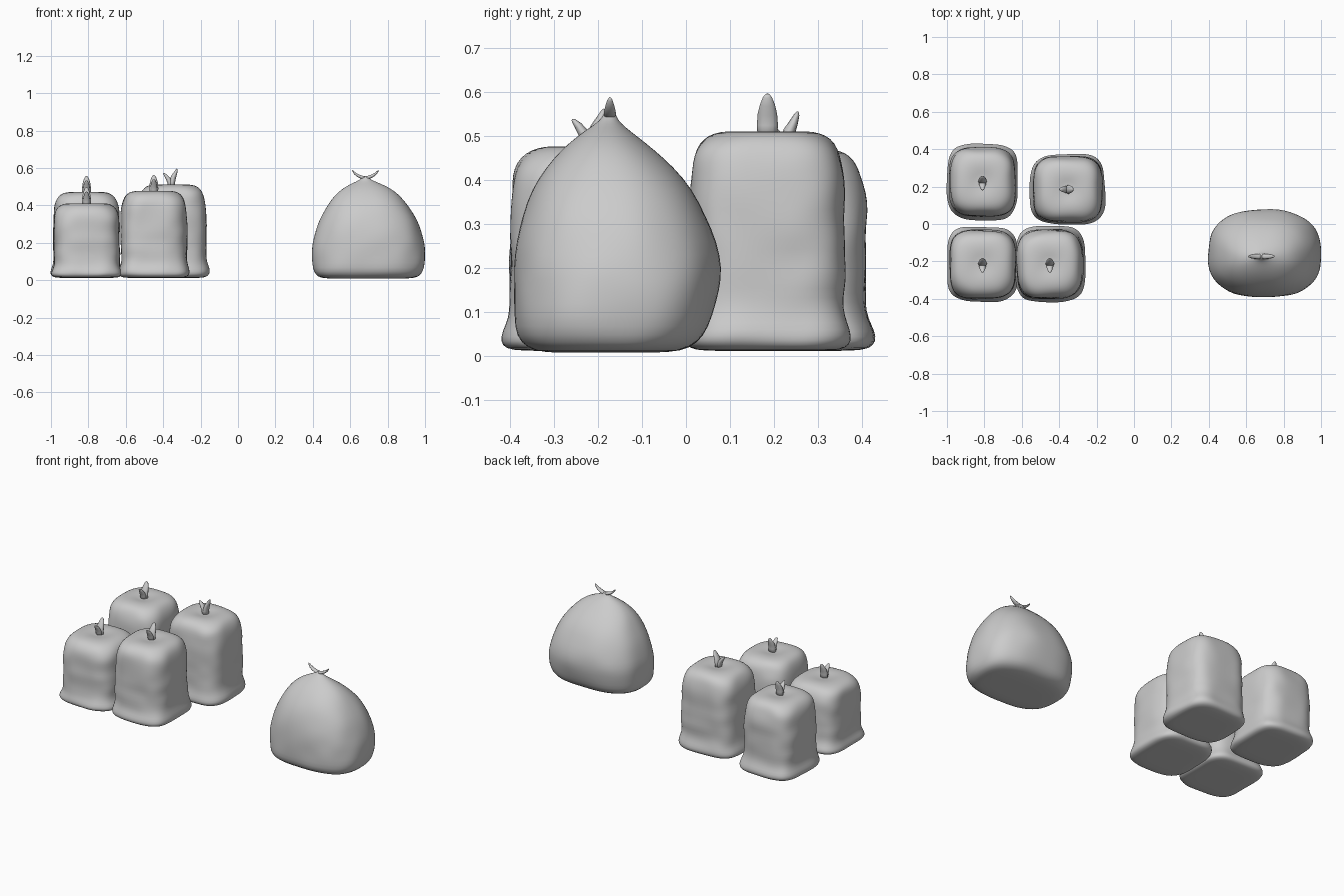
import bpy, bmesh, math
from mathutils import Vector, noise

SEG = 48


def superellipse(a, n):
    c, s = math.cos(a), math.sin(a)
    return (math.copysign(abs(c) ** (2 / n), c), math.copysign(abs(s) ** (2 / n), s))


def finish(bm, name):
    bmesh.ops.recalc_face_normals(bm, faces=bm.faces)
    me = bpy.data.meshes.new(name)
    bm.to_mesh(me)
    bm.free()
    for p in me.polygons:
        p.use_smooth = True
    ob = bpy.data.objects.new(name, me)
    bpy.context.collection.objects.link(ob)
    return ob


def skin(bm, loops):
    """Bridge successive vertex loops and cap both ends."""
    rings = [[bm.verts.new(p) for p in lp] for lp in loops]
    n = len(rings[0])
    for a, b in zip(rings, rings[1:]):
        for i in range(n):
            bm.faces.new((a[i], a[(i + 1) % n], b[(i + 1) % n], b[i]))
    bm.faces.new(rings[0][::-1])
    bm.faces.new(rings[-1])


def sack(name, rings, seed, wrinkle):
    """Loft of rounded-square rings: (z, cx, cy, half x, half y, squareness)."""
    loops = []
    for z, cx, cy, hx, hy, n in rings:
        lp = []
        for i in range(SEG):
            x, y = superellipse(2 * math.pi * (i + 0.5) / SEG, n)
            p = Vector((x * hx, y * hy, z))
            k = noise.noise(Vector((p.x * 9, p.y * 9, z * 14 + seed * 7)))
            f = 1 + wrinkle * k
            lp.append((cx + p.x * f, cy + p.y * f, z))
        loops.append(lp)
    bm = bmesh.new()
    skin(bm, loops)
    ob = finish(bm, name)
    m = ob.modifiers.new("smooth", 'SUBSURF')
    m.levels = m.render_levels = 1
    return ob


def prong(bm, path):
    """Flattened tapering tube: (out, up, half thickness, half width)."""
    loops = []
    for i, (o, u, t, w) in enumerate(path):
        a, b = path[max(i - 1, 0)], path[min(i + 1, len(path) - 1)]
        d = Vector((b[0] - a[0], b[1] - a[1])).normalized()
        lp = []
        for k in range(12):
            ang = 2 * math.pi * k / 12
            q = t * math.cos(ang)
            lp.append((o + q * d.y, w * math.sin(ang), u - q * d.x))
        loops.append(lp)
    skin(bm, loops)


def tie(name, paths, loc, turn):
    bm = bmesh.new()
    for p in paths:
        prong(bm, p)
    ob = finish(bm, name)
    ob.location, ob.rotation_euler = loc, (0, 0, turn)
    return ob


# Square bags: height fraction, half x, half y, squareness
PROFILE = [(0.0, .06, .06, 3), (0.0, .150, .160, 3.6), (.012, .178, .192, 3.7),
           (.045, .190, .204, 3.7), (.095, .188, .201, 3.7), (.16, .178, .187, 3.7),
           (.24, .175, .184, 3.5), (.33, .178, .186, 3.5), (.42, .176, .184, 3.5),
           (.51, .178, .185, 3.5), (.60, .177, .184, 3.5), (.69, .177, .183, 3.5),
           (.78, .175, .181, 3.4), (.86, .170, .175, 3.3), (.92, .160, .165, 3.2),
           (.965, .143, .148, 3), (.99, .120, .124, 2.8), (1.0, .09, .092, 2.5),
           (.995, .06, .06, 2.2), (.985, .035, .035, 2), (.985, .02, .02, 2)]

BAG_TIES = [[(.004, -.012, .015, .022), (.004, .02, .015, .024), (.010, .045, .014, .022),
             (.020, .066, .010, .017), (.027, .083, .006, .010), (.029, .090, .002, .004)],
            [(-.004, -.012, .014, .018), (-.008, .015, .014, .019), (-.018, .035, .012, .017),
             (-.030, .052, .009, .013), (-.040, .063, .005, .008), (-.044, .066, .002, .003)]]

BAGS = [("front_left", -.81, -.215, .412, 0, math.pi / 2),
        ("back_left", -.81, .225, .472, 0, -math.pi / 2 + math.pi),
        ("front_right", -.45, -.215, .478, 0, math.pi / 2),
        ("back_right", -.355, .185, .512, 1, 0)]

for s, (nm, x, y, h, turned, tie_turn) in enumerate(BAGS):
    z0 = .012
    rings = []
    for f, hx, hy, n in PROFILE:
        if turned:
            hx, hy = hy, hx
        rings.append((z0 + f * (h - z0), x, y, hx, hy, n))
    sack("bag_" + nm, rings, s + 1, .05)
    tie("bag_tie_" + nm, BAG_TIES, (x, y, h - .006), tie_turn)

# Large round sack
BIG = [(.008, .695, -.19, .08, .06, 2.6), (.008, .695, -.18, .23, .145, 2.7),
       (.018, .697, -.175, .270, .185, 2.7), (.045, .697, -.172, .293, .213, 2.7),
       (.09, .698, -.166, .302, .226, 2.6), (.15, .698, -.158, .303, .234, 2.5),
       (.20, .698, -.155, .298, .236, 2.5), (.26, .697, -.158, .284, .228, 2.45),
       (.32, .696, -.163, .262, .209, 2.4), (.38, .694, -.168, .230, .181, 2.35),
       (.43, .692, -.174, .194, .145, 2.3), (.47, .690, -.178, .156, .105, 2.2),
       (.50, .687, -.180, .112, .068, 2.1), (.52, .684, -.178, .068, .040, 2),
       (.535, .682, -.175, .034, .022, 2), (.548, .681, -.173, .018, .014, 2),
       (.556, .681, -.172, .012, .010, 2)]
sack("large_sack", BIG, 9, .025)

# Curved bow ends on the large sack
side = [(.0, .0, .008, .012), (.018, .003, .009, .014), (.038, .011, .008, .013),
        (.055, .023, .006, .010), (.066, .035, .004, .006), (.070, .041, .001, .002)]
tie("large_sack_tie", [side, [(-o, u, t, w) for o, u, t, w in side]], (.681, -.173, .547), 0)
